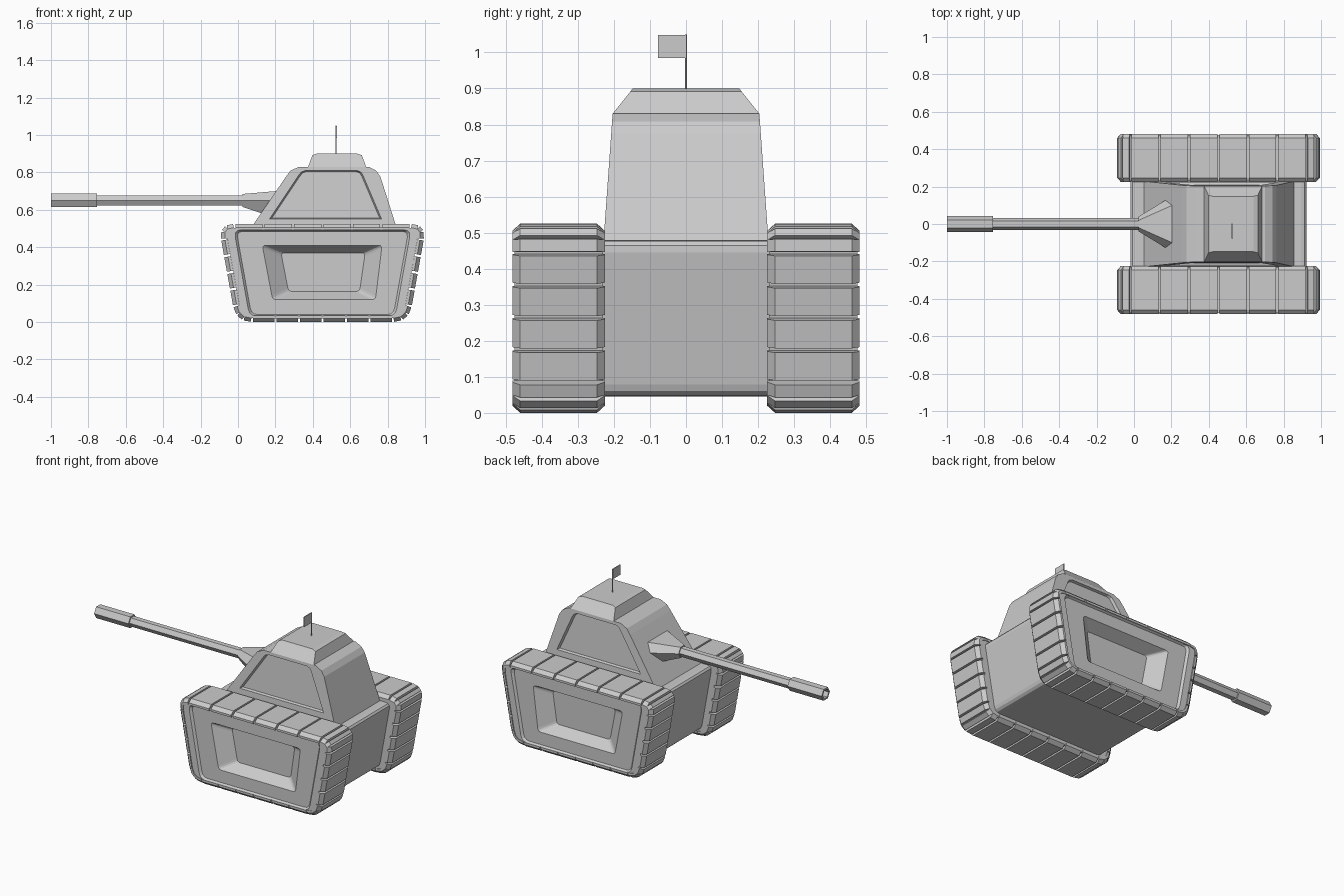
import bpy, bmesh, math
from mathutils import Vector

if "Cube" in bpy.data.objects:
    bpy.data.objects.remove(bpy.data.objects["Cube"])


def loft(name, rings, mirror=False):
    """Bridge rings of equal length and cap both ends."""
    bm = bmesh.new()
    add_loft(bm, rings)
    return finish(name, bm, mirror)


def add_loft(bm, rings):
    vs = [[bm.verts.new(p) for p in ring] for ring in rings]
    n = len(vs[0])
    for a, b in zip(vs, vs[1:]):
        for i in range(n):
            j = (i + 1) % n
            bm.faces.new((a[i], a[j], b[j], b[i]))
    bm.faces.new(vs[0][::-1])
    bm.faces.new(vs[-1])


def finish(name, bm, mirror=False):
    bmesh.ops.recalc_face_normals(bm, faces=bm.faces)
    me = bpy.data.meshes.new(name)
    bm.to_mesh(me)
    bm.free()
    ob = bpy.data.objects.new(name, me)
    bpy.context.collection.objects.link(ob)
    if mirror:
        m = ob.modifiers.new("mirror", 'MIRROR')
        m.use_axis = (False, True, False)
    return ob


def rounded(corners, t, n=3):
    """Round polygon corners with n segments, t measured along the edges."""
    out = []
    for i, c in enumerate(corners):
        c = Vector(c)
        a = c + (Vector(corners[i - 1]) - c).normalized() * t
        b = c + (Vector(corners[(i + 1) % len(corners)]) - c).normalized() * t
        for k in range(n + 1):
            u = k / n
            out.append(a * (1 - u) ** 2 + c * 2 * u * (1 - u) + b * u * u)
    return out


def track_outline(dx, dz, t):
    """Track side outline (x, z), inset by dx and dz."""
    left = lambda z: -0.011 + dx - 0.18 * z
    hi, lo = 0.525 - dz, dz
    return rounded([(left(hi), hi), (0.903 - left(hi), hi),
                    (0.903 - left(lo), lo), (left(lo), lo)], t)


def at_y(pts, y):
    return [(p[0], y, p[1]) for p in pts]


# Track bodies with stepped side plate and deep window
window = rounded([(0.13, 0.41), (0.77, 0.41), (0.735, 0.12), (0.185, 0.12)], 0.02)
window_floor = rounded([(0.23, 0.37), (0.68, 0.37), (0.65, 0.163), (0.27, 0.163)], 0.02)
core = track_outline(0.035, 0.02, 0.06)
loft("track_body", [
    at_y(window_floor, -0.39),
    at_y(window, -0.462),
    at_y(track_outline(0.09, 0.04, 0.035), -0.462),
    at_y(track_outline(0.078, 0.032, 0.04), -0.476),
    at_y(core, -0.476),
    at_y(core, -0.23)], mirror=True)

# Track pads: 3 per corner, 6 along top and bottom, 4 on each end
belt = track_outline(0, 0, 0.085)
bm = bmesh.new()
gap = 0.006
for i, p in enumerate(belt):
    q = belt[(i + 1) % len(belt)]
    count = 1
    if i % 4 == 3:
        count = 6 if (i // 4) % 2 == 0 else 4
    d = (q - p).normalized()
    inward = Vector((d.y, -d.x))
    for k in range(count):
        a = p.lerp(q, k / count) + d * gap
        b = p.lerp(q, (k + 1) / count) - d * gap
        section = [(-0.482, 0.034), (-0.482, 0.02), (-0.46, 0),
                   (-0.247, 0), (-0.225, 0.02), (-0.225, 0.034)]
        ends = []
        for e in (a, b):
            ends.append([(e.x + inward.x * h, y, e.y + inward.y * h) for y, h in section])
        add_loft(bm, ends)
finish("track_pads", bm, mirror=True)

# Hull between the tracks
hull = track_outline(0.072, 0.045, 0.035)
loft("hull", [at_y(hull, -0.232), at_y(hull, 0.232)])


# Turret with recessed side panels; sides lean inward with height
def leaning(pts, s, depth=0):
    return [(x, s * (0.23 - (z - 0.46) * 0.0716 - depth), z) for x, z in pts]


shell = [(0.04, 0.46), (0.255, 0.775), (0.28, 0.808), (0.325, 0.83),
         (0.70, 0.83), (0.74, 0.808), (0.762, 0.775), (0.862, 0.46)]
panel = [(0.168, 0.55), (0.325, 0.785), (0.338, 0.802), (0.36, 0.81),
         (0.635, 0.81), (0.657, 0.802), (0.668, 0.785), (0.768, 0.55)]
panel_in = [(0.5 + (x - 0.5) * 0.96, 0.68 + (z - 0.68) * 0.96) for x, z in panel]
loft("turret", [leaning(panel_in, -1, 0.016), leaning(panel, -1), leaning(shell, -1),
                leaning(shell, 1), leaning(panel, 1), leaning(panel_in, 1, 0.016)])


# Cupola
def rect(x0, x1, y, z):
    return [(x0, -y, z), (x1, -y, z), (x1, y, z), (x0, y, z)]


loft("cupola", [rect(0.37, 0.688, 0.2035, 0.825), rect(0.375, 0.685, 0.2035, 0.83),
                rect(0.398, 0.662, 0.154, 0.892), rect(0.42, 0.638, 0.148, 0.90)])


# Gun: hexagonal barrel, hollow muzzle, flared mantlet
def hexagon(x, r):
    return [(x, r * math.cos(k * math.pi / 3), 0.65 + r * math.sin(k * math.pi / 3))
            for k in range(6)]


loft("barrel", [hexagon(-0.77, 0.032), hexagon(0.06, 0.032)])
loft("muzzle", [hexagon(-0.755, 0.03), hexagon(-0.755, 0.042), hexagon(-1.0, 0.042),
                hexagon(-1.0, 0.03), hexagon(-0.93, 0.03)])
flare = [(0.165, 0.125, 0.65), (0.205, 0.10, 0.70), (0.205, -0.10, 0.70),
         (0.165, -0.125, 0.65), (0.122, -0.06, 0.583), (0.122, 0.06, 0.583)]
loft("mantlet", [hexagon(0.025, 0.04), flare, [(x + 0.08, y, z) for x, y, z in flare]])

# Antenna and flag
bpy.ops.mesh.primitive_cylinder_add(vertices=6, radius=0.003, depth=0.16,
                                    location=(0.525, 0, 0.97))
bpy.context.object.name = "antenna"
bpy.ops.mesh.primitive_cube_add(size=1, location=(0.525, -0.039, 1.017))
bpy.context.object.name = "flag"
bpy.context.object.scale = (0.006, 0.078, 0.064)
